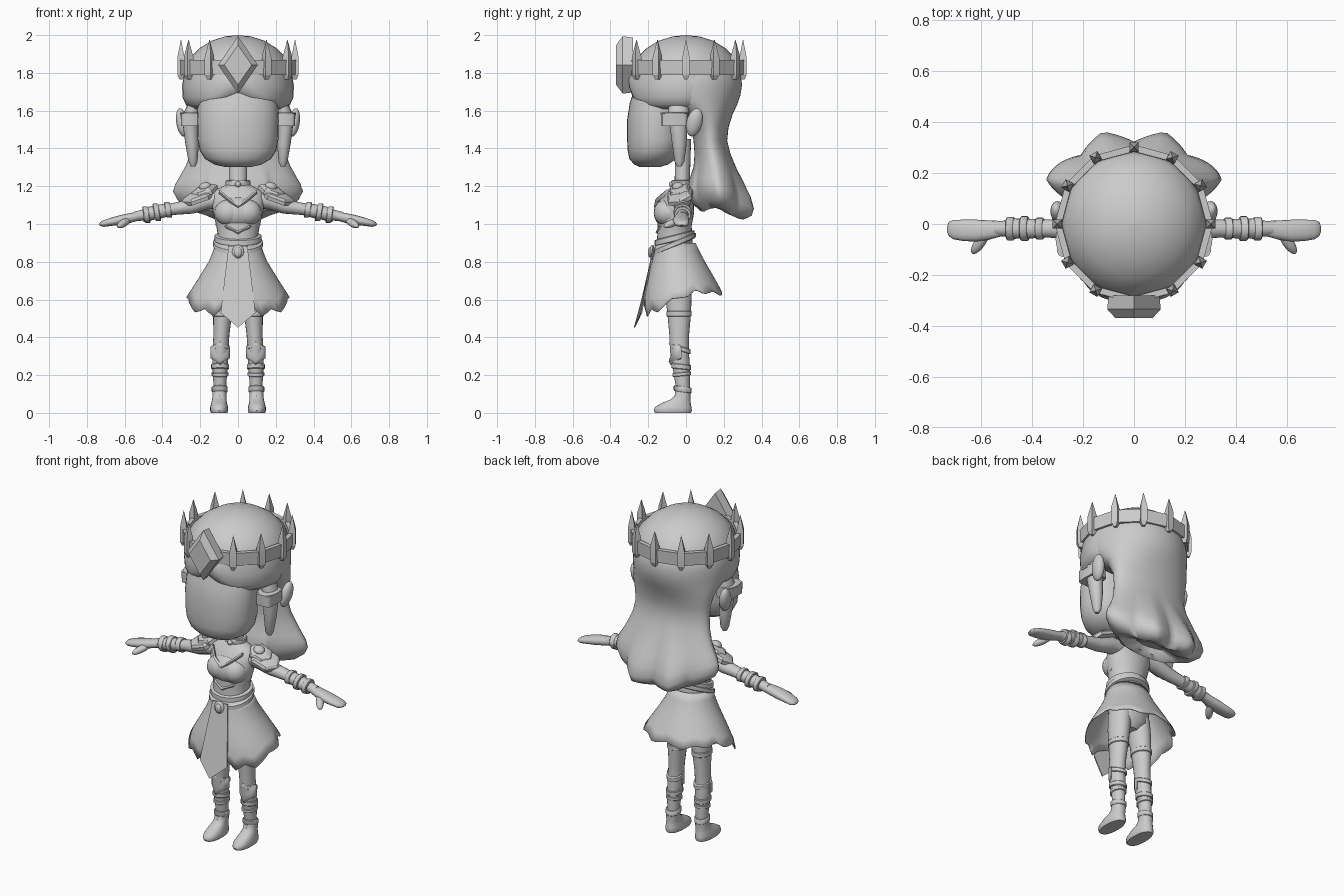
import bpy, bmesh, math
from mathutils import Matrix, Vector, Euler

GREY = bpy.data.materials.new("light_grey")
GREY.diffuse_color = (0.6, 0.6, 0.6, 1)


def finish(name, bm, mirror=False, thick=0, angle=40):
    bmesh.ops.remove_doubles(bm, verts=bm.verts, dist=1e-5)
    bmesh.ops.recalc_face_normals(bm, faces=bm.faces)
    me = bpy.data.meshes.new(name)
    bm.to_mesh(me)
    bm.free()
    me.materials.append(GREY)
    ob = bpy.data.objects.new(name, me)
    bpy.context.collection.objects.link(ob)
    bpy.ops.object.select_all(action='DESELECT')
    ob.select_set(True)
    bpy.context.view_layer.objects.active = ob
    bpy.ops.object.shade_smooth_by_angle(angle=math.radians(angle))
    if thick:
        ob.modifiers.new("thickness", 'SOLIDIFY').thickness = thick
    if mirror:
        ob.modifiers.new("mirror", 'MIRROR')
    return ob


def skin(bm, rows, caps=True):
    """Bridge closed rings of points."""
    vs = [[bm.verts.new(p) for p in r] for r in rows]
    n = len(vs[0])
    for a, b in zip(vs, vs[1:]):
        for i in range(n):
            j = (i + 1) % n
            bm.faces.new((a[i], a[j], b[j], b[i]))
    if caps:
        bm.faces.new(vs[0])
        bm.faces.new(vs[-1])


def loft(name, rings, n=20, axis='z', e=2.0, tilt=0, phase=0, warp=None, **kw):
    """Rings are (centre x, y, z, radius a, radius b) across the axis."""
    rows = []
    for cx, cy, cz, ra, rb in rings:
        row = []
        for i in range(n):
            t = 2 * math.pi * i / n + phase
            c, s = math.cos(t), math.sin(t)
            u = ra * math.copysign(abs(c) ** (2 / e), c)
            v = rb * math.copysign(abs(s) ** (2 / e), s)
            p = Vector((cx + u, cy + v, cz + tilt * v)) if axis == 'z' else Vector((cx + tilt * v, cy + u, cz + v))
            row.append(warp(p, t, cz) if warp else p)
        rows.append(row)
    bm = bmesh.new()
    skin(bm, rows)
    return finish(name, bm, **kw)


def cuff(name, x, y, z, ra, rb, h, axis='z', tilt=0, n=20, mirror=True):
    """Short band with softened rims."""
    prof = [(-.5, .93), (-.38, 1), (.38, 1), (.5, .93)]
    rings = [(x + (h * k if axis == 'x' else 0), y, z + (h * k if axis == 'z' else 0), ra * f, rb * f) for k, f in prof]
    return loft(name, rings, n, axis, tilt=tilt, mirror=mirror)


def ball(name, loc, scale, rot=(0, 0, 0), mirror=True):
    bm = bmesh.new()
    m = Matrix.LocRotScale(Vector(loc), Euler(rot), Vector(scale))
    bmesh.ops.create_uvsphere(bm, u_segments=20, v_segments=12, radius=1, matrix=m)
    return finish(name, bm, mirror)


def plate(name, outlines, mirror=False, matrix=None, angle=20):
    """Stack matching outlines into a solid plate."""
    bm = bmesh.new()
    skin(bm, outlines)
    if matrix:
        bm.transform(matrix)
    return finish(name, bm, mirror, angle=angle)


def bar(name, pts, r, mirror=True):
    """Thin square trim following a path."""
    bm = bmesh.new()
    skin(bm, [[(x + dx, y + dy, z + dz) for dx, dy, dz in ((0, -r, 0), (0, 0, r), (0, r, 0), (0, 0, -r))] for x, y, z in pts])
    return finish(name, bm, mirror)


def interp(tab, t):
    for (a, u), (b, v) in zip(tab, tab[1:]):
        if t <= b:
            return u + (v - u) * (t - a) / (b - a)
    return tab[-1][1]


# Head and neck
loft("face", [(0, -.19, 1.302, .07, .055), (0, -.185, 1.315, .125, .09), (0, -.175, 1.345, .175, .125), (0, -.165, 1.39, .203, .144),
              (0, -.16, 1.45, .214, .152), (0, -.16, 1.55, .216, .152), (0, -.15, 1.64, .212, .148), (0, -.13, 1.75, .19, .13)], 32, e=2.2)
loft("neck", [(0, -.025, 1.15, .06, .05), (0, -.02, 1.22, .048, .04), (0, -.015, 1.45, .048, .042)])
cuff("collar", 0, -.022, 1.213, .066, .055, .038, mirror=False)
ball("collar_gem", (0, -.078, 1.21), (.015, .012, .015), mirror=False)
ball("ear", (.297, .045, 1.538), (.03, .042, .077), (-.25, .15, 0))


# Hair cap with parted fringe, tucked in at the back
def fringe(p, t, z):
    s = math.sin(t)
    if z < 1.8:
        p.z += .075 * max(0, 1 - abs(p.x) / .15) * max(0, -s)
        if s > 0:
            p.y *= 1 - min(.25, (1.8 - z) * 2)
        p.x *= 1 - min(.2, (1.8 - z) * 2) * max(0, s)
    return p


loft("hair_cap", [(0, 0, 2.0, .002, .002), (0, 0, 1.993, .07, .07), (0, 0, 1.97, .14, .145), (0, 0, 1.93, .205, .21), (0, 0, 1.87, .262, .268),
                  (0, 0, 1.8, .285, .29), (0, 0, 1.73, .296, .308), (0, 0, 1.67, .293, .302), (0, -.005, 1.63, .275, .285), (0, -.01, 1.61, .238, .248),
                  (0, 0, 1.64, .15, .15)], 40, warp=fringe, angle=60)


# Long hair flaring into pointed locks
def locks(p, t, z):
    low = min(1, max(0, (1.36 - z) / .23))
    d = (math.degrees(math.atan2(p.y - .12, p.x)) + 90) % 360 - 90
    if -25 < d < 205:
        w = abs((d - 90) / 54 % 1 - .5) * 2
        k = 1 + low * (.08 - .22 * w)
        p.x, p.y = p.x * k, .12 + (p.y - .12) * k
    p.z -= low * (.2 * (p.y - .12) - .25 * max(0, abs(p.x) - .13))
    return p


hair = [(1.87, .24, -.24, .245), (1.8, .281, -.27, .286), (1.74, .289, -.27, .297), (1.68, .285, -.23, .288), (1.63, .274, -.13, .27), (1.58, .26, -.02, .247),
        (1.51, .247, .03, .225), (1.44, .243, .04, .218), (1.37, .253, .045, .236), (1.3, .272, .04, .27), (1.23, .296, .02, .31), (1.18, .314, .01, .34),
        (1.13, .32, .012, .356), (1.09, .3, .035, .345), (1.06, .25, .075, .30), (1.08, .17, .1, .24), (1.12, .1, .1, .2)]
loft("long_hair", [(0, (f + b) / 2, z, w, (b - f) / 2) for z, w, f, b in hair], 80, e=2.0, warp=locks, angle=60)

# Side locks and their clips
loft("side_lock", [(.238, -.035, 1.305, .012, .012), (.238, -.035, 1.33, .024, .026), (.243, -.035, 1.42, .035, .038), (.25, -.04, 1.52, .042, .047),
                   (.243, -.04, 1.6, .04, .055), (.22, -.04, 1.66, .03, .05)], 16, mirror=True)
loft("hair_clip", [(.25, -.06, 1.52, .052, .07), (.252, -.06, 1.585, .052, .07)], 16, e=5, mirror=True)
cuff("hair_clip_rim", .252, -.06, 1.583, .056, .076, .014)

# Crown: twelve-sided band, spikes and front diamond
bm = bmesh.new()
prof = [(.282, 1.79), (.308, 1.79), (.311, 1.868), (.285, 1.868), (.282, 1.79)]
skin(bm, [[(r * math.cos(i * math.pi / 6), r * math.sin(i * math.pi / 6), z) for i in range(12)] for r, z in prof], False)
finish("crown_band", bm, angle=20)
for i in range(12):
    if i == 9:
        continue
    a = i * math.pi / 6
    x, y = .302 * math.cos(a), .302 * math.sin(a)
    loft("crown_spike", [(x, y, 1.765, .012, .012), (x, y, 1.79, .026, .026), (x, y, 1.885, .026, .026), (x, y, 1.975, .001, .001)],
         4, phase=a + math.pi / 4, angle=15)
plate("crown_diamond", [[(w * sx, y, 1.842 + h * sz) for sx, sz in ((1, 0), (0, 1), (-1, 0), (0, -1))]
                        for y, w, h in ((-.28, .10, .145), (-.335, .105, .152), (-.37, .073, .105))])

# Body
loft("torso", [(0, -.045, .64, .05, .05), (0, -.045, .68, .115, .085), (0, -.05, .78, .13, .10), (0, -.06, .87, .115, .098), (0, -.06, .94, .106, .092),
               (0, -.06, .99, .115, .09), (0, -.055, 1.06, .132, .098), (0, -.045, 1.12, .14, .086), (0, -.035, 1.17, .135, .068), (0, -.025, 1.21, .06, .045)], 28)
ball("chest_plate", (0, -.085, 1.06), (.128, .085, .088), mirror=False)
ball("chest_plate_side", (.05, -.105, 1.06), (.074, .066, .07))
bar("neckline_trim", [(0, -.158, 1.09), (.05, -.15, 1.13), (.10, -.1, 1.172)], .012)
bar("chest_lower_trim", [(0, -.152, .955), (.06, -.138, .985), (.118, -.06, 1.0)], .009)

# Belts and buckle
cuff("upper_belt", 0, -.06, .925, .125, .106, .035, tilt=.25, mirror=False)
cuff("lower_belt", 0, -.06, .895, .132, .112, .03, tilt=.42, mirror=False)
ball("buckle", (0, -.178, .85), (.032, .016, .04), mirror=False)
ball("buckle_gem", (0, -.19, .85), (.02, .012, .027), mirror=False)

# Skirt with ragged hem, opening angles measured from the front
HEM = [(0, .6), (16, .56), (24, .51), (36, .55), (47, .53), (60, .57), (72, .605), (95, .615), (110, .655), (122, .63), (142, .645), (158, .62), (180, .645)]
RX = [(0, .118), (.3, .148), (.65, .21), (1, .275), (1.4, .325)]
RY = [(0, .105), (.3, .135), (.65, .178), (1, .218), (1.4, .235)]
rows = []
for k in range(7):
    row = []
    for i in range(60):
        d = i * 6
        h = .9 - (.9 - interp(HEM, min(d, 360 - d))) * k / 6
        f = (.9 - h) / .29
        a = math.radians(d)
        row.append((interp(RX, f) * math.sin(a), -.055 + .045 * f - interp(RY, f) * math.cos(a), h))
    rows.append(row)
bm = bmesh.new()
skin(bm, rows, False)
finish("skirt", bm, thick=.005)
# Front panel, lying just ahead of the skirt
shape = [(.05, -.168, .88), (.07, -.197, .72), (.092, -.232, .53), (0, -.27, .452), (-.092, -.232, .53), (-.07, -.197, .72), (-.05, -.168, .88), (0, -.172, .88)]
plate("skirt_front_panel", [[(x, y - d, z) for x, y, z in shape] for d in (0, .006)])

# Arms, hands and cuffs
loft("arm", [(.09, -.03, 1.13, .05, .045), (.16, -.025, 1.125, .05, .048), (.24, -.02, 1.095, .042, .04), (.34, -.018, 1.08, .035, .032),
             (.42, -.018, 1.062, .038, .036), (.50, -.018, 1.048, .032, .03), (.55, -.018, 1.04, .028, .025)], 16, 'x', mirror=True)
loft("hand", [(.52, -.018, 1.043, .03, .024), (.57, -.024, 1.032, .038, .026), (.62, -.026, 1.022, .043, .026), (.67, -.025, 1.012, .042, .022),
              (.71, -.022, 1.003, .038, .018), (.728, -.02, 1.0, .028, .011), (.735, -.02, .998, .01, .004)], 16, 'x', e=2.3, mirror=True)
ball("thumb", (.604, -.07, 1.006), (.022, .06, .02), (.35, 0, .6))
for x, z, r in ((.37, 1.075, .043), (.43, 1.062, .049), (.485, 1.05, .046)):
    cuff("arm_cuff", x, -.018, z, r, r * .95, .03, 'x', tilt=.18)
loft("bracer", [(.36, -.018, 1.077, .037, .036), (.5, -.018, 1.048, .041, .038)], 16, 'x', mirror=True)

# Pauldrons: two layered pointed plates with a stud
OUT = [(-.085, .0), (-.04, .062), (.05, .057), (.09, 0), (.05, -.062), (-.04, -.068)]
for nm, cx, cz, k in (("pauldron_lower", .207, 1.152, 1.08), ("pauldron_upper", .178, 1.18, .85)):
    plate(nm, [[(x * k * f, y * k * f, h) for x, y in OUT] for f, h in ((1, -.02), (1, 0), (.85, .012), (.5, .02))], True,
          Matrix.LocRotScale(Vector((cx, -.032, cz)), Euler((.3, .36, 0)), None))
ball("pauldron_stud", (.175, -.045, 1.2), (.032, .03, .02), (.3, .3, 0))

# Legs, bands and boots
loft("leg", [(.065, -.045, .72, .06, .075), (.075, -.04, .62, .058, .07), (.082, -.036, .52, .05, .062), (.088, -.036, .41, .042, .052),
             (.092, -.035, .33, .043, .05), (.095, -.025, .24, .04, .046), (.096, -.018, .15, .034, .038), (.097, -.015, .06, .034, .036)], 20, mirror=True)
for z, x, y, ra, rb, h, tl in ((.525, .082, -.036, .055, .066, .03, 0), (.34, .091, -.03, .048, .055, .026, -.3), (.245, .095, -.025, .047, .052, .028, -.1),
                               (.205, .095, -.022, .044, .049, .02, .1), (.125, .097, -.018, .042, .047, .03, -.15)):
    cuff("leg_band", x, y, z, ra, rb, h, tilt=tl)
KNEE = [(0, .066), (.052, .03), (.052, -.03), (0, -.066), (-.052, -.03), (-.052, .03)]
plate("knee_guard", [[(.094 + x * f, y + abs(x) * f * .7, .32 + z * f) for x, z in KNEE] for f, y in ((1, -.06), (1, -.082), (.7, -.092))], True, angle=50)
loft("boot", [(.1, -.07, 0, .043, .095), (.1, -.07, .012, .048, .101), (.1, -.068, .03, .047, .097), (.1, -.052, .052, .042, .077), (.099, -.03, .07, .038, .053),
              (.098, -.018, .09, .037, .042), (.097, -.016, .12, .037, .041)], 20, e=2.3, mirror=True)
